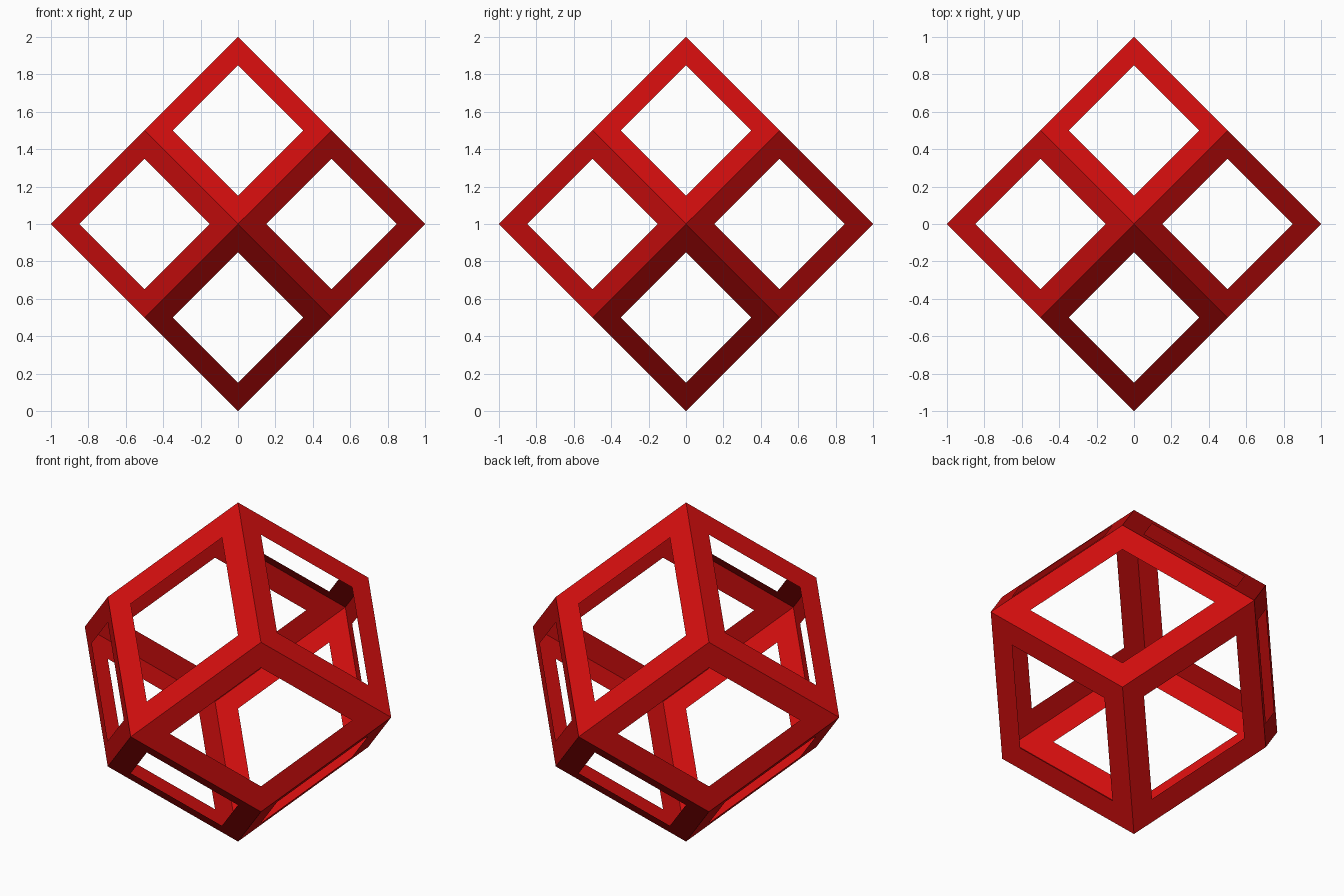
import bpy
import bmesh
from itertools import combinations, product
from mathutils import Vector

default_cube = bpy.data.objects.get("Cube")
if default_cube:
    bpy.data.objects.remove(default_cube, do_unlink=True)

# Single red colour
red = bpy.data.materials.new("red")
red.use_nodes = True
colour = (0.62, 0.004, 0.004, 1)
red.diffuse_color = colour
red.node_tree.nodes["Principled BSDF"].inputs["Base Color"].default_value = colour


def axis_point(axis, sign):
    point = Vector()
    point[axis] = sign
    return point


# Twelve rhombic panels, each spanning the tips of two axes
bm = bmesh.new()
for first, second in combinations(range(3), 2):
    third = 3 - first - second
    for s, t in product((-1, 1), repeat=2):
        tip_a, tip_b = axis_point(first, s), axis_point(second, t)
        middle = (tip_a + tip_b) / 2
        side = axis_point(third, 0.5)
        face = bm.faces.new([bm.verts.new(p) for p in
                             (tip_a, middle + side, tip_b, middle - side)])
        face.normal_update()
        if face.normal.dot(middle) < 0:
            face.normal_flip()
bmesh.ops.remove_doubles(bm, verts=bm.verts[:], dist=0.001)

# Open a window in every panel, leaving a flat rim
panels = bm.faces[:]
bmesh.ops.inset_individual(bm, faces=panels, thickness=0.1225, use_even_offset=True)
bmesh.ops.delete(bm, geom=panels, context="FACES")
bmesh.ops.translate(bm, verts=bm.verts[:], vec=(0, 0, 1))

mesh = bpy.data.meshes.new("rhombic_frame")
bm.to_mesh(mesh)
bm.free()
mesh.materials.append(red)
frame = bpy.data.objects.new("rhombic_frame", mesh)
bpy.context.collection.objects.link(frame)
